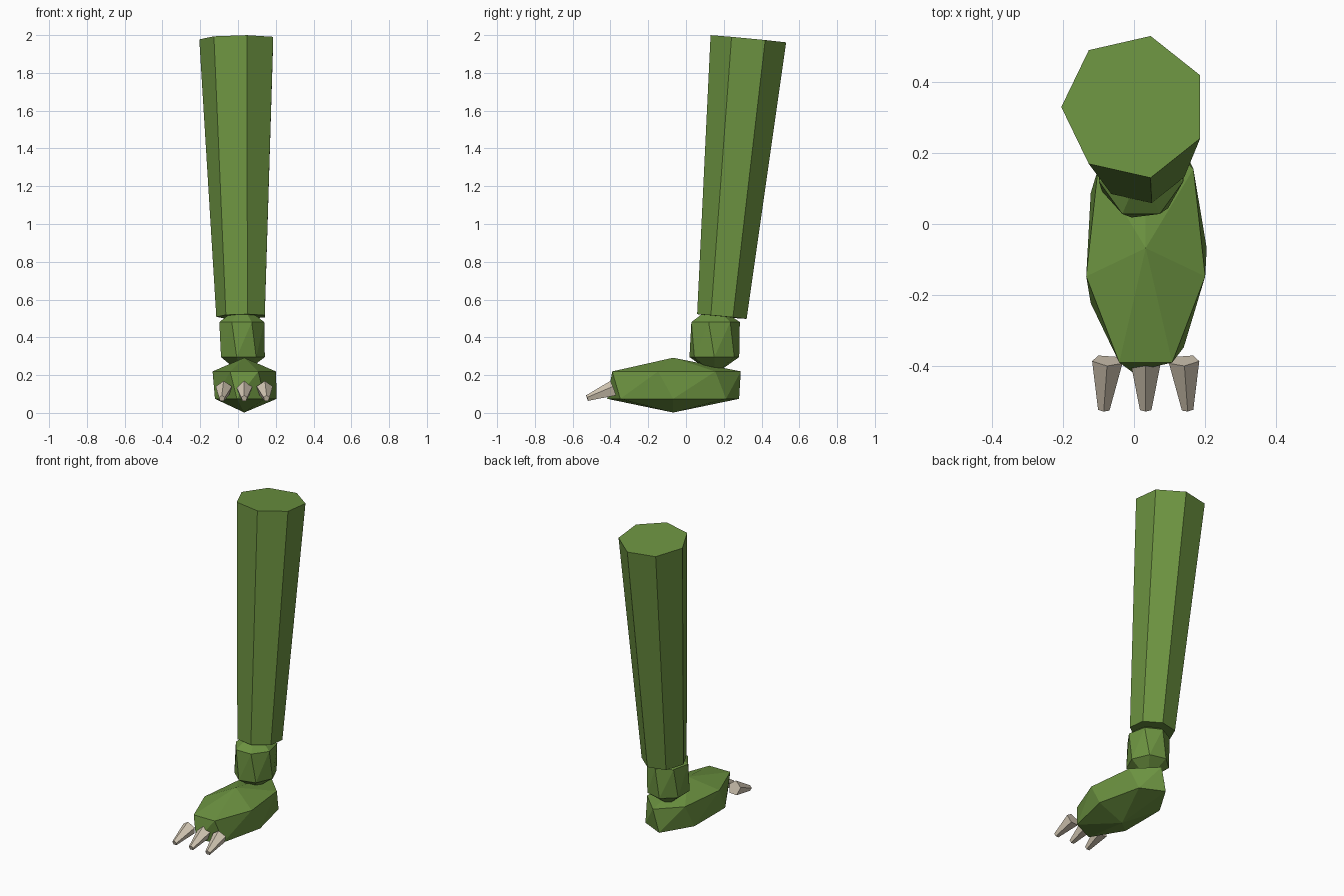
import bpy, bmesh
from math import sin, cos, tau
from mathutils import Vector

cube = bpy.data.objects.get("Cube")
if cube:
    bpy.data.objects.remove(cube, do_unlink=True)


def make_material(name, rgb):
    mat = bpy.data.materials.new(name)
    mat.use_nodes = True
    mat.diffuse_color = (*rgb, 1)
    mat.node_tree.nodes["Principled BSDF"].inputs["Base Color"].default_value = (*rgb, 1)
    return mat


green = make_material("moss green", (0.15, 0.29, 0.052))
bone = make_material("bone", (0.66, 0.58, 0.46))


def add_hull(name, points, mat):
    """Flat-shaded convex solid wrapped around the points."""
    bm = bmesh.new()
    for p in points:
        bm.verts.new(p)
    bmesh.ops.convex_hull(bm, input=bm.verts[:])
    bmesh.ops.dissolve_limit(bm, angle_limit=0.01, verts=bm.verts[:], edges=bm.edges[:])
    bmesh.ops.recalc_face_normals(bm, faces=bm.faces[:])
    mesh = bpy.data.meshes.new(name)
    bm.to_mesh(mesh)
    bm.free()
    mesh.materials.append(mat)
    obj = bpy.data.objects.new(name, mesh)
    bpy.context.collection.objects.link(obj)
    return obj


def tapered(name, start, end, r1, r2, sides, first, mat):
    """Truncated cone between two points; the first corner points along `first`."""
    start, end = Vector(start), Vector(end)
    axis = (end - start).normalized()
    u = Vector(first)
    u = (u - axis * u.dot(axis)).normalized()
    v = axis.cross(u)
    points = [c + r * (cos(tau * i / sides) * u + sin(tau * i / sides) * v)
              for c, r in ((start, r1), (end, r2)) for i in range(sides)]
    return add_hull(name, points, mat)


def faceted_ball(name, centre, rx, ry, h, mat, sides=7):
    """Two seven-sided rings, the lower one twisted, closed by a point above and below."""
    c = Vector(centre)
    points = [c + Vector((0, 0, h)), c - Vector((0, 0, h))]
    for z, twist in ((h / 2, 0), (-h / 2, 0.25)):
        for i in range(sides):
            a = tau * (i + twist) / sides
            points.append(c + Vector((-rx * sin(a), ry * cos(a), z)))
    return add_hull(name, points, mat)


# Leg, ankle and foot
tapered("leg", (0.02, 0.19, 0.51), (0.001, 0.33, 1.98), 0.135, 0.206, 7, (-1, 0, 0), green)
faceted_ball("ankle", (0.02, 0.15, 0.388), 0.122, 0.135, 0.185, green)
faceted_ball("foot", (0.033, -0.068, 0.147), 0.172, 0.358, 0.145, green)

# Three claws, the outer pair splayed slightly
for side, label in ((-1, "right"), (0, "middle"), (1, "left")):
    tapered(label + "_claw", (0.033 + 0.108 * side, -0.385, 0.127),
            (0.033 + 0.118 * side, -0.523, 0.077), 0.045, 0.017, 5, (0, 0, 1), bone)
